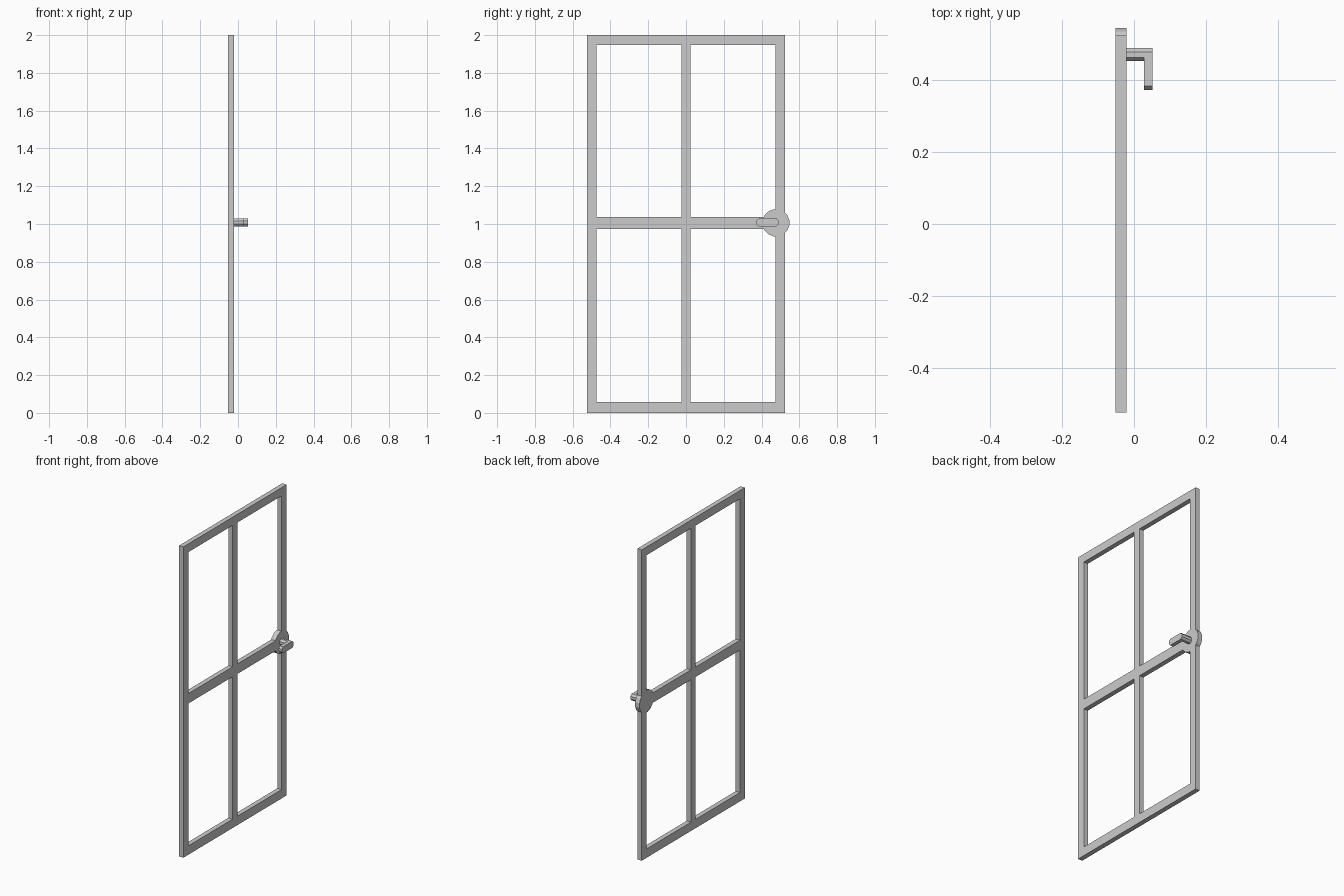
import bpy, bmesh, math

if "Cube" in bpy.data.objects:
    bpy.data.objects.remove(bpy.data.objects["Cube"])


def prism(name, points, x0, x1):
    """Extrude a (y, z) outline from x0 to x1."""
    bm = bmesh.new()
    face = bm.faces.new([bm.verts.new((x0, y, z)) for y, z in points])
    ext = bmesh.ops.extrude_face_region(bm, geom=[face])
    for v in ext["geom"]:
        if isinstance(v, bmesh.types.BMVert):
            v.co.x = x1
    bmesh.ops.recalc_face_normals(bm, faces=bm.faces)
    mesh = bpy.data.meshes.new(name)
    bm.to_mesh(mesh)
    bm.free()
    obj = bpy.data.objects.new(name, mesh)
    bpy.context.collection.objects.link(obj)
    return obj


def rect(y0, y1, z0, z1):
    return [(y0, z0), (y1, z0), (y1, z1), (y0, z1)]


def ngon(cy, cz, ry, rz, n):
    """Polygon with flat sides, ry and rz measured to the flats."""
    k = 1 / math.cos(math.pi / n)
    angles = [2 * math.pi * (i + 0.5) / n for i in range(n)]
    return [(cy + ry * k * math.cos(a), cz + rz * k * math.sin(a)) for a in angles]


def combine(target, tool, operation):
    mod = target.modifiers.new("bool", "BOOLEAN")
    mod.operation, mod.solver, mod.object = operation, "EXACT", tool
    bpy.context.view_layer.objects.active = target
    bpy.ops.object.modifier_apply(modifier=mod.name)
    bpy.data.objects.remove(tool)


BACK, FRONT = -0.052, -0.021
HY, HZ = 0.472, 1.008          # handle axis

# Frame: slab with four window openings
frame = prism("door_frame", rect(-0.525, 0.525, 0, 2), BACK, FRONT)
for y0, y1 in ((-0.474, -0.024), (0.024, 0.474)):
    for z0, z1 in ((0.057, 0.973), (1.037, 1.947)):
        combine(frame, prism("opening", rect(y0, y1, z0, z1), BACK - 0.1, FRONT + 0.1), "DIFFERENCE")

# Round lock plate, flush with the frame
combine(frame, prism("lock_plate", ngon(0.476, 1.006, 0.071, 0.071, 16), BACK, FRONT), "UNION")

# Handle: octagonal neck plus lever of the same section
handle = prism("door_handle", ngon(HY, HZ, 0.018, 0.021, 8), FRONT, 0.04)
outline = [(y if y > HY else y - 0.08, z) for y, z in ngon(HY, HZ, 0.018, 0.021, 8)]
combine(handle, prism("lever", outline, 0.028, 0.052), "UNION")
